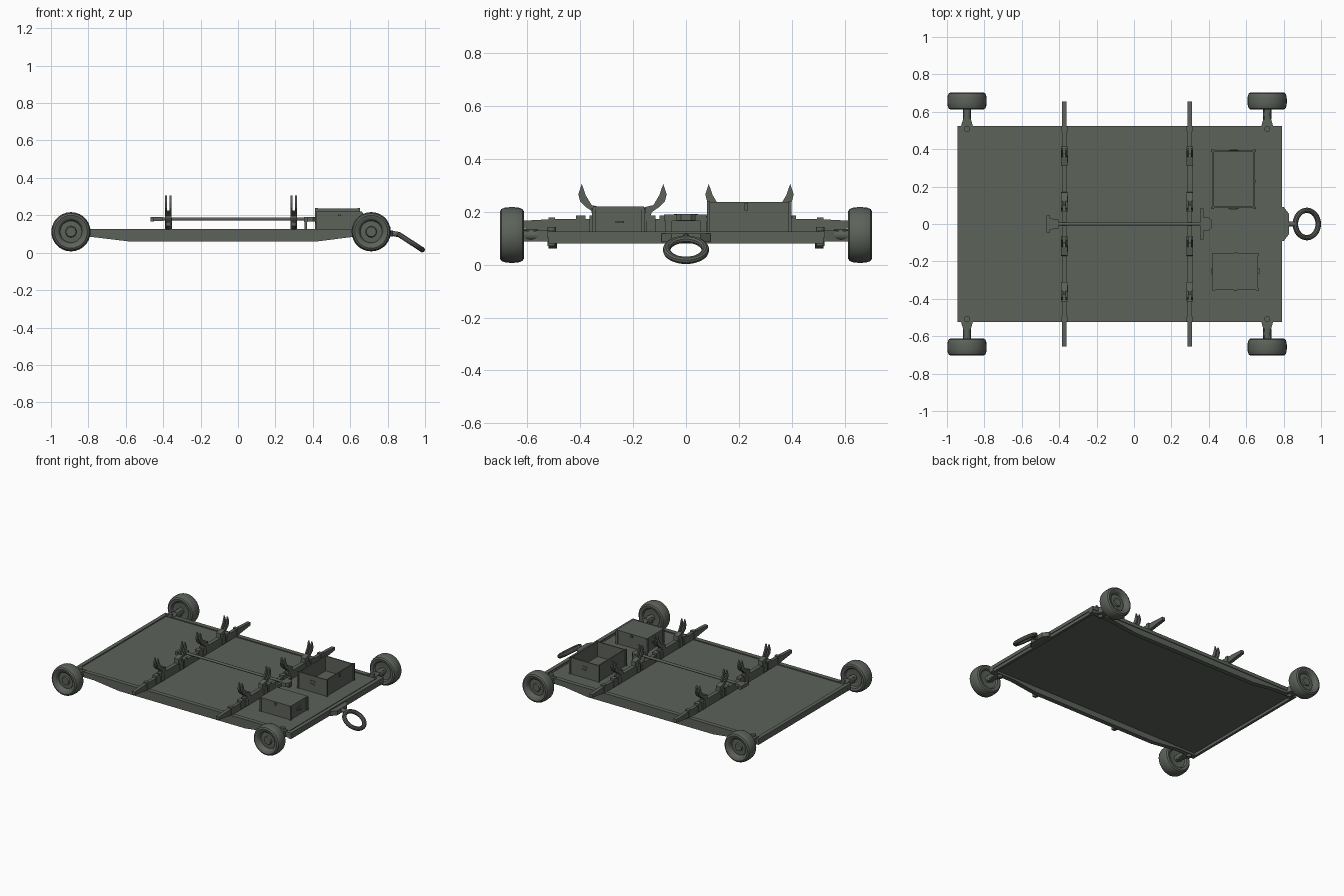
import bpy, bmesh, math
from mathutils import Vector, Matrix

if "Cube" in bpy.data.objects:
    bpy.data.objects.remove(bpy.data.objects["Cube"])

mat = bpy.data.materials.new("olive_grey")
mat.diffuse_color = (0.108, 0.122, 0.102, 1)
mat.use_nodes = True
mat.node_tree.nodes["Principled BSDF"].inputs["Base Color"].default_value = mat.diffuse_color


def finish(name, bm, smooth=False):
    bmesh.ops.recalc_face_normals(bm, faces=bm.faces)
    me = bpy.data.meshes.new(name)
    bm.to_mesh(me)
    bm.free()
    me.materials.append(mat)
    if smooth:
        me.shade_smooth()
        me.set_sharp_from_angle(angle=math.radians(35))
    ob = bpy.data.objects.new(name, me)
    bpy.context.collection.objects.link(ob)
    return ob


def box(name, x0, x1, y0, y1, z0, z1):
    bm = bmesh.new()
    bmesh.ops.create_cube(bm, size=1)
    for v in bm.verts:
        v.co = Vector(((x0, x1)[v.co.x > 0], (y0, y1)[v.co.y > 0], (z0, z1)[v.co.z > 0]))
    return finish(name, bm)


def prism(name, pts, a, b, axis):
    """Extrude a 2D outline from a to b along x (y,z pts), y (x,z pts) or z (x,y pts)."""
    place = {"x": lambda p, t: (t, p[0], p[1]), "y": lambda p, t: (p[0], t, p[1]),
             "z": lambda p, t: (p[0], p[1], t)}[axis]
    bm = bmesh.new()
    lo = [bm.verts.new(place(p, a)) for p in pts]
    hi = [bm.verts.new(place(p, b)) for p in pts]
    bm.faces.new(lo)
    bm.faces.new(hi)
    for i in range(len(pts)):
        j = (i + 1) % len(pts)
        bm.faces.new((lo[i], lo[j], hi[j], hi[i]))
    return finish(name, bm)


def lathe(name, prof, matrix, n=24, closed=False):
    """Spin (radius, height) points round local z."""
    bm = bmesh.new()
    rings = []
    for r, h in prof:
        if r < 1e-6:
            rings.append([bm.verts.new((0, 0, h))] * n)
        else:
            rings.append([bm.verts.new((r * math.cos(k * math.tau / n), r * math.sin(k * math.tau / n), h))
                          for k in range(n)])
    pairs = list(zip(rings, rings[1:])) + ([(rings[-1], rings[0])] if closed else [])
    for p, q in pairs:
        for k in range(n):
            m = (k + 1) % n
            loop = list(dict.fromkeys((p[k], p[m], q[m], q[k])))
            if len(loop) > 2:
                bm.faces.new(loop)
    bm.transform(matrix)
    return finish(name, bm, True)


def rod(name, a, b, r, n=12):
    a, b = Vector(a), Vector(b)
    rot = (b - a).to_track_quat('Z', 'Y').to_matrix().to_4x4()
    d = (b - a).length
    return lathe(name, [(0, 0), (r, 0), (r, d), (0, d)], Matrix.Translation(a) @ rot, n)


# Bed plate with raised rim and frame rails
X0, X1, W = -0.945, 0.79, 0.525
box("bed_plate", X0 + 0.01, X1 - 0.01, -W + 0.01, W - 0.01, 0.1, 0.119)
for x0, x1, tag in ((X0, X0 + 0.028, "rear"), (X1 - 0.028, X1, "front")):
    box(tag + "_rim", x0, x1, -W, W, 0.102, 0.126)
    box(tag + "_rail", x0 + 0.005, x1 - 0.005, -W + 0.005, W - 0.005, 0.08, 0.102)
box("front_strip", 0.748, 0.754, -0.48, 0.48, 0.118, 0.122)
rail = [(X0, 0.104), (X0, 0.085), (-0.78, 0.084), (-0.58, 0.06), (0.42, 0.06), (0.61, 0.084),
        (X1, 0.085), (X1, 0.104)]
for s in (-1, 1):
    box("side_rim", X0, X1, *sorted((s * (W - 0.032), s * W)), 0.102, 0.126)
    prism("side_rail", rail, s * (W - 0.038), s * (W - 0.005), "y")

# Wheels with swing arms
tyre = [(0, 0.026), (0.026, 0.026), (0.030, 0.016), (0.058, 0.014), (0.064, 0.036), (0.070, 0.042),
        (0.088, 0.046), (0.098, 0.040), (0.1035, 0.026), (0.105, 0.010), (0.105, -0.010), (0.1035, -0.026),
        (0.098, -0.040), (0.088, -0.046), (0.070, -0.042), (0.062, -0.030), (0.030, -0.026), (0, -0.026)]
for cx in (-0.893, 0.712):
    for s in (-1, 1):
        m = Matrix.Translation((cx, s * 0.658, 0.112)) @ Matrix.Rotation(-s * math.pi / 2, 4, 'X')
        lathe("wheel", tyre, m, 28)
        arm = [(cx - 0.036, s * 0.50), (cx - 0.03, s * 0.53), (cx - 0.013, s * 0.585), (cx - 0.02, s * 0.612),
               (cx + 0.02, s * 0.612), (cx + 0.013, s * 0.585), (cx + 0.03, s * 0.53), (cx + 0.036, s * 0.50)]
        prism("swing_arm", arm, 0.088, 0.129, "z")
        rod("axle", (cx, s * 0.56, 0.112), (cx, s * 0.645, 0.112), 0.022, 16)
        rod("arm_pin", (cx, s * 0.508, 0.07), (cx, s * 0.508, 0.142), 0.016)

# Crossbars carrying claw cradles
for cx in (-0.372, 0.298):
    bar = [(-0.656, 0.142), (-0.5, 0.122), (0.5, 0.122), (0.656, 0.142),
           (0.656, 0.164), (0.5, 0.172), (-0.5, 0.172), (-0.656, 0.164)]
    prism("crossbar", bar, cx - 0.012, cx + 0.012, "x")
    for s in (-1, 1):
        box("bar_clamp", cx - 0.016, cx + 0.016, *sorted((s * 0.495, s * 0.52)), 0.124, 0.178)
        c = s * 0.24
        box("cradle_link", cx - 0.014, cx + 0.014, c - 0.09, c + 0.09, 0.165, 0.182)
        for t in (-1, 1):
            claw = [(0.154, 0.305), (0.167, 0.265), (0.16, 0.238), (0.139, 0.218), (0.11, 0.198), (0.105, 0.175),
                    (0.07, 0.175), (0.071, 0.214), (0.117, 0.225), (0.139, 0.262)]
            outline = [(c + t * u, z) for u, z in claw]
            for d in (-0.012, 0.012):
                prism("claw", outline, cx + d - 0.005, cx + d + 0.005, "x")
            low = [(c + t * u, z) for u, z in
                   ((0.139, 0.218), (0.11, 0.198), (0.105, 0.175), (0.07, 0.175), (0.071, 0.214), (0.117, 0.225))]
            prism("claw_root", low, cx - 0.016, cx + 0.016, "x")
            for u0, u1, w in ((0.09, 0.125, 0.018), (0.14, 0.175, 0.017)):
                box("claw_sleeve", cx - w, cx + w, *sorted((c + t * u0, c + t * u1)), 0.126, 0.186)

# Central locking rod with end clamps
rod("lock_rod", (-0.455, 0, 0.18), (0.41, 0, 0.18), 0.009)
box("rod_end_bar", -0.468, -0.45, -0.045, 0.045, 0.168, 0.192)
prism("rod_end_clamp", [(-0.45, -0.03), (-0.405, -0.024), (-0.405, 0.024), (-0.45, 0.03)], 0.17, 0.19, "z")
box("rod_front_bar", 0.354, 0.372, -0.083, 0.083, 0.164, 0.19)
for y in (-0.065, 0.065):
    box("rod_support", 0.356, 0.37, y - 0.012, y + 0.012, 0.118, 0.168)
prism("rod_front_clamp", [(0.372, -0.035), (0.4, -0.035), (0.416, -0.018), (0.416, 0.018), (0.4, 0.035),
                          (0.372, 0.035)], 0.166, 0.192, "z")


def handle(x, y, z, dx, dy):
    """Oval plate with grip on a box wall; (dx, dy) is the outward direction."""
    pts = [(-0.026, -0.008), (-0.018, -0.016), (0.018, -0.016), (0.026, -0.008), (0.026, 0.008),
           (0.018, 0.016), (-0.018, 0.016), (-0.026, 0.008)]
    if dx:
        prism("handle_plate", [(y + p, z + q) for p, q in pts], x, x + dx * 0.004, "x")
        box("handle_grip", *sorted((x, x + dx * 0.01)), y - 0.016, y + 0.016, z - 0.009, z - 0.002)
    else:
        prism("handle_plate", [(x + p, z + q) for p, q in pts], y, y + dy * 0.004, "y")
        box("handle_grip", x - 0.016, x + 0.016, *sorted((y, y + dy * 0.01)), z - 0.009, z - 0.002)


# Closed storage box
box("closed_box", 0.425, 0.66, -0.348, -0.162, 0.118, 0.212)
box("closed_box_lid", 0.421, 0.664, -0.352, -0.158, 0.208, 0.219)
for x in (0.425, 0.66):
    for y in (-0.348, -0.162):
        box("box_corner", x - 0.007, x + 0.007, y - 0.007, y + 0.007, 0.118, 0.214)
handle(0.66, -0.25, 0.166, 1, 0)
handle(0.425, -0.25, 0.166, -1, 0)
for y in (-0.353, -0.157):
    box("lid_latch", 0.535, 0.551, y - 0.005, y + 0.005, 0.196, 0.214)

# Open storage box
bx0, bx1, by0, by1, t = 0.42, 0.645, 0.085, 0.392, 0.008
box("open_box_floor", bx0, bx1, by0, by1, 0.118, 0.13)
for y0, y1 in ((by0, by0 + t), (by1 - t, by1)):
    box("open_box_side", bx0, bx1, y0, y1, 0.12, 0.236)
for x0, x1 in ((bx0, bx0 + t), (bx1 - t, bx1)):
    box("open_box_end", x0, x1, by0, by1, 0.12, 0.236)
for x in (bx0, bx1):
    for y in (by0, by1):
        box("box_corner", x - 0.007, x + 0.007, y - 0.006, y + 0.006, 0.118, 0.238)
handle(0.532, by0, 0.185, 0, -1)
handle(0.532, by1, 0.185, 0, 1)
box("box_catch", bx1, bx1 + 0.006, 0.222, 0.234, 0.205, 0.232)

# Tow bracket, neck and tilted ring
prism("tow_bracket", [(0.785, -0.092), (0.8, -0.092), (0.828, -0.055), (0.828, 0.055), (0.8, 0.092),
                      (0.785, 0.092)], 0.086, 0.118, "z")
rod("tow_neck", (0.81, 0, 0.106), (0.865, 0, 0.096), 0.014)
ring = [(0.073 + 0.0145 * math.cos(k * math.tau / 10), 0.0145 * math.sin(k * math.tau / 10)) for k in range(10)]
lathe("tow_ring", ring, Matrix.Translation((0.924, 0, 0.056)) @ Matrix.Rotation(math.radians(33), 4, 'Y'),
      32, True)
